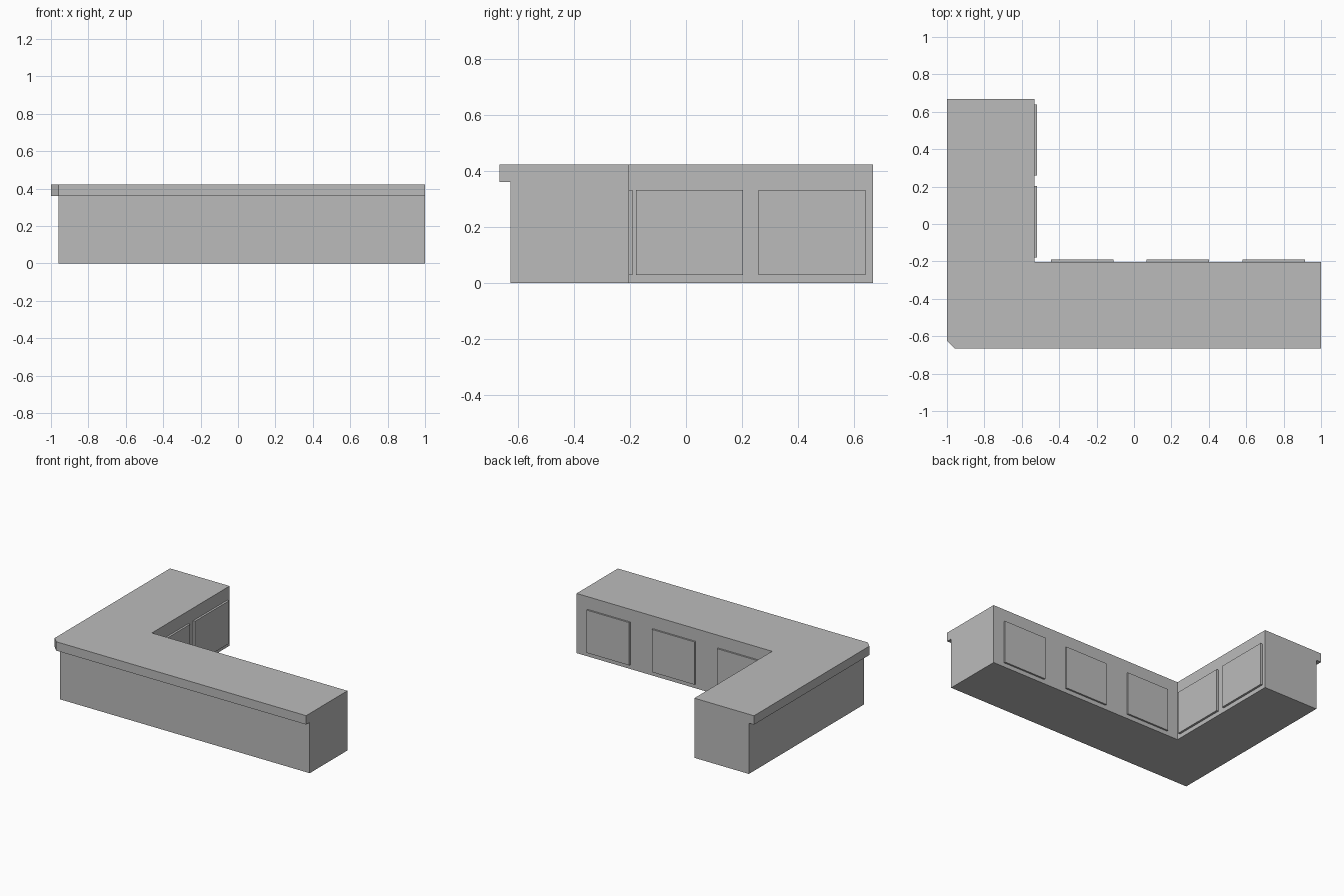
import bpy
import bmesh

cube = bpy.data.objects.get("Cube")
if cube:
    bpy.data.objects.remove(cube, do_unlink=True)

# One flat grey for the whole counter
grey = bpy.data.materials.new("plain grey")
grey.use_nodes = True
colour = (0.5, 0.5, 0.5, 1)
grey.diffuse_color = colour
grey.node_tree.nodes["Principled BSDF"].inputs["Base Color"].default_value = colour

LEFT, RIGHT, FRONT, BACK = -1.0, 1.0, -0.665, 0.667
INNER_X, INNER_Y = -0.533, -0.203
LIP = 0.04
LIP_Z, TOP_Z = 0.36, 0.423


def prism(name, outline, bottom, top):
    """Extrude a flat outline straight up."""
    bm = bmesh.new()
    face = bm.faces.new([bm.verts.new((x, y, bottom)) for x, y in outline])
    new = bmesh.ops.extrude_face_region(bm, geom=[face], use_keep_orig=True)["geom"]
    verts = [g for g in new if isinstance(g, bmesh.types.BMVert)]
    bmesh.ops.translate(bm, verts=verts, vec=(0, 0, top - bottom))
    bmesh.ops.recalc_face_normals(bm, faces=bm.faces)
    mesh = bpy.data.meshes.new(name)
    bm.to_mesh(mesh)
    bm.free()
    mesh.materials.append(grey)
    obj = bpy.data.objects.new(name, mesh)
    bpy.context.collection.objects.link(obj)
    return obj


def door(name, x0, x1, y0, y1):
    return prism(name, [(x0, y0), (x1, y0), (x1, y1), (x0, y1)], 0.03, 0.333)


# L-shaped body and overhanging top share the inner edges and ends
shared = [(RIGHT, INNER_Y), (INNER_X, INNER_Y), (INNER_X, BACK)]
body = [(LEFT + LIP, BACK), (LEFT + LIP, FRONT + LIP), (RIGHT, FRONT + LIP)]
prism("counter_body", shared + body, 0, LIP_Z)

# The top has a clipped outer corner
top = [(LEFT, BACK), (LEFT, FRONT + LIP), (LEFT + LIP, FRONT), (RIGHT, FRONT)]
prism("counter_top", shared + top, LIP_Z, TOP_Z)

# Raised cupboard doors along the long wing
for i in range(3):
    x = -0.445 + i * 0.512
    door(f"long_wing_door_{i + 1}", x, x + 0.335, INNER_Y, INNER_Y + 0.012)

# Raised cupboard doors along the short wing
for i in range(2):
    y = -0.178 + i * 0.436
    door(f"short_wing_door_{i + 1}", INNER_X, INNER_X + 0.015, y, y + 0.382)
